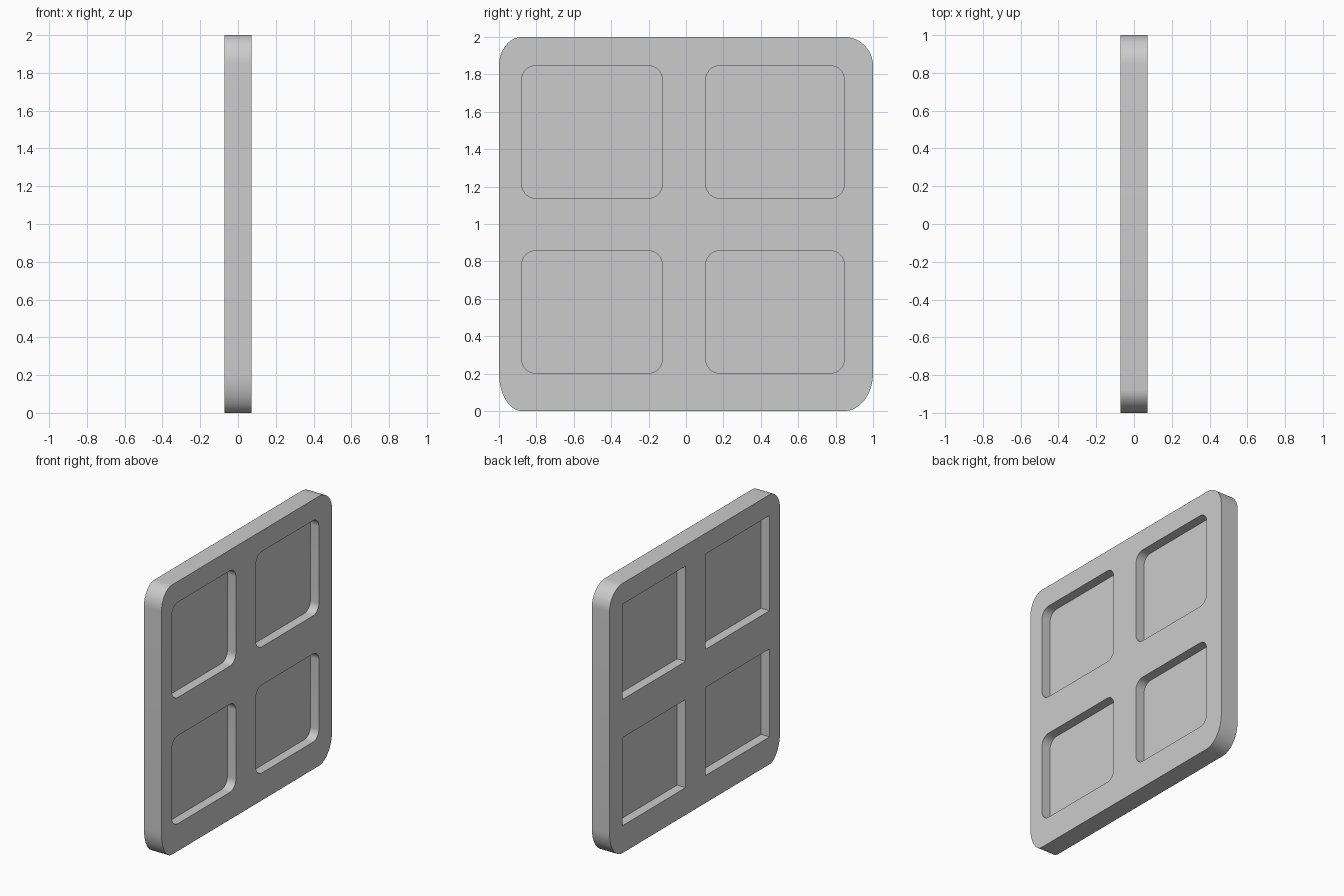
import bpy, bmesh
from math import sin, cos, pi, radians

cube = bpy.data.objects.get("Cube")
if cube:
    bpy.data.objects.remove(cube, do_unlink=True)

HALF = 0.072          # half the frame thickness
PANE = 0.002          # half the pane thickness
COLUMNS = [(-0.877, -0.128), (0.107, 0.845)]
ROWS = [(0.203, 0.856), (1.139, 1.845)]

grey = bpy.data.materials.new("light grey")
grey.use_nodes = True
grey.diffuse_color = (0.6, 0.6, 0.6, 1)
grey.node_tree.nodes["Principled BSDF"].inputs["Base Color"].default_value = grey.diffuse_color


def rounded_outline(y0, y1, z0, z1, left, right, low, high, steps):
    """Rectangle with elliptical corners, as (y, z) points."""
    corners = [(y1, z1, right, high), (y0, z1, left, high),
               (y0, z0, left, low), (y1, z0, right, low)]
    points = []
    for i, (y, z, ry, rz) in enumerate(corners):
        sy, sz = (1 if y == y1 else -1), (1 if z == z1 else -1)
        for k in range(steps + 1):
            a = (i + k / steps) * pi / 2
            points.append((y - sy * ry + ry * cos(a), z - sz * rz + rz * sin(a)))
    return points


def prism(name, outline, x0, x1):
    """Extrude a (y, z) outline along x."""
    bm = bmesh.new()
    base = bm.faces.new([bm.verts.new((x0, y, z)) for y, z in outline])
    new = bmesh.ops.extrude_face_region(bm, geom=[base])["geom"]
    bmesh.ops.translate(bm, vec=(x1 - x0, 0, 0),
                        verts=[v for v in new if isinstance(v, bmesh.types.BMVert)])
    bmesh.ops.recalc_face_normals(bm, faces=bm.faces)
    mesh = bpy.data.meshes.new(name)
    bm.to_mesh(mesh)
    bm.free()
    mesh.materials.append(grey)
    obj = bpy.data.objects.new(name, mesh)
    bpy.context.collection.objects.link(obj)
    return obj


# Frame slab: each corner curve is centred on the nearest pocket corner
left, right = 1 + COLUMNS[0][0], 1 - COLUMNS[1][1]
low, high = ROWS[0][0], 2 - ROWS[1][1]
frame = prism("window_frame", rounded_outline(-1, 1, 0, 2, left, right, low, high, 16), -HALF, HALF)
bpy.context.view_layer.objects.active = frame
frame.select_set(True)

# Pockets: rounded on one side, square on the other, with a thin pane left between
for y0, y1 in COLUMNS:
    for z0, z1 in ROWS:
        r = 0.07
        cutters = [
            prism("rounded_cutter", rounded_outline(y0, y1, z0, z1, r, r, r, r, 10), PANE, HALF + 0.1),
            prism("square_cutter", [(y0, z0), (y1, z0), (y1, z1), (y0, z1)], -HALF - 0.1, -PANE)]
        for cutter in cutters:
            cutter.hide_render = True
            cut = frame.modifiers.new("pocket", 'BOOLEAN')
            cut.operation = 'DIFFERENCE'
            cut.solver = 'EXACT'
            cut.object = cutter
            bpy.ops.object.modifier_apply(modifier=cut.name)
            bpy.data.objects.remove(cutter, do_unlink=True)

bpy.ops.object.shade_smooth_by_angle(angle=radians(30))
